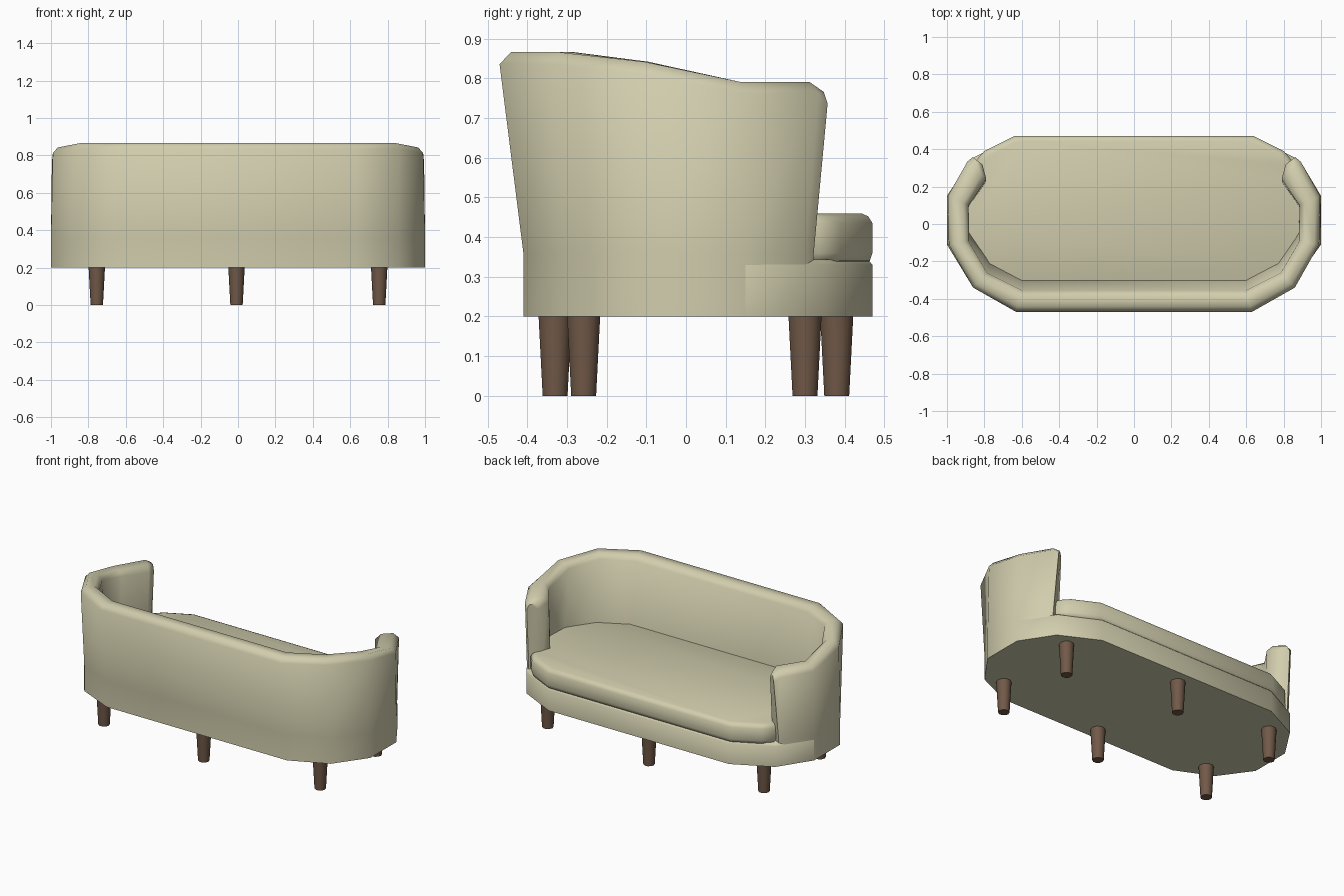
import bpy, bmesh, math

if "Cube" in bpy.data.objects:
    bpy.data.objects.remove(bpy.data.objects["Cube"])


def material(name, rgb):
    m = bpy.data.materials.new(name)
    m.diffuse_color = (*rgb, 1)
    m.use_nodes = True
    m.node_tree.nodes["Principled BSDF"].inputs["Base Color"].default_value = m.diffuse_color
    return m


FABRIC = material("cream fabric", (0.64, 0.61, 0.42))
WOOD = material("brown wood", (0.165, 0.10, 0.065))


def finish(bm, name, mat, angle=60):
    bmesh.ops.recalc_face_normals(bm, faces=bm.faces)
    me = bpy.data.meshes.new(name)
    bm.to_mesh(me)
    bm.free()
    ob = bpy.data.objects.new(name, me)
    bpy.context.collection.objects.link(ob)
    me.materials.append(mat)
    bpy.ops.object.select_all(action='DESELECT')
    ob.select_set(True)
    bpy.context.view_layer.objects.active = ob
    bpy.ops.object.shade_smooth_by_angle(angle=math.radians(angle))
    return ob


def loft(rings, name, mat, angle=60):
    """Skin closed rings in order and cap both ends."""
    bm = bmesh.new()
    vs = [[bm.verts.new(p) for p in r] for r in rings]
    n = len(vs[0])
    for a, b in zip(vs, vs[1:]):
        for i in range(n):
            j = (i + 1) % n
            bm.faces.new((a[i], a[j], b[j], b[i]))
    bm.faces.new(vs[0])
    bm.faces.new(vs[-1])
    return finish(bm, name, mat, angle)


def mirrored(half):
    return half + [(-x, y) for x, y in reversed(half)]


def inset(pts, d, cy):
    """Pull an outline inwards by about d."""
    out = []
    for x, y in pts:
        r = math.hypot(x * 0.5, y - cy)
        out.append((x - d * x * 0.5 / r * 1.1, y - d * (y - cy) / r * 1.1))
    return out


def slab(pts, name, levels, cy):
    """Outline stacked at (z, inset) levels."""
    loft([[(x, y, z) for x, y in inset(pts, d, cy)] for z, d in levels], name, FABRIC)


# base
base = mirrored([(0.63, 0.47), (0.87, 0.35), (1.0, 0.15),
                 (0.995, -0.11), (0.855, -0.30), (0.625, -0.405)])
slab(base, "base", [(0.20, 0), (0.33, 0), (0.343, 0.012)], 0.03)

# seat cushion
cushion = mirrored([(0.64, 0.47), (0.80, 0.39), (0.85, 0.335), (0.84, 0.25), (0.93, 0.10),
                    (0.93, -0.05), (0.82, -0.24), (0.63, -0.33)])
slab(cushion, "seat_cushion",
     [(0.33, 0.03), (0.34, 0.008), (0.36, 0), (0.435, 0), (0.452, 0.012), (0.459, 0.03)], 0.07)

# wraparound back and arms: base outer, top outer, top inner, seat inner, height
stations = [
    ((0.63, -0.41), (0.63, -0.47), (0.60, -0.355), (0.60, -0.29), 0.866),
    ((0.86, -0.305), (0.86, -0.34), (0.785, -0.262), (0.77, -0.20), 0.866),
    ((1.0, -0.11), (0.99, -0.11), (0.885, -0.09), (0.88, -0.04), 0.842),
    ((1.0, 0.15), (0.995, 0.15), (0.885, 0.10), (0.885, 0.09), 0.791),
    ((0.90, 0.302), (0.89, 0.335), (0.79, 0.24), (0.79, 0.225), 0.791),
    ((0.873, 0.322), (0.862, 0.357), (0.81, 0.318), (0.81, 0.285), 0.766),
]


def section(st, s):
    b, t, i, j, h = st

    def mix(f):
        return [t[k] + (i[k] - t[k]) * f for k in (0, 1)]
    pts = [(b, 0.20), (b, 0.36), (t, h - 0.03), (mix(0.25), h),
           (mix(0.75), h), (i, h - 0.03), (j, 0.38), (j, 0.21)]
    return [(s * p[0], p[1], z) for p, z in pts]


loft([section(s, -1) for s in reversed(stations)] + [section(s, 1) for s in stations],
     "back_and_arms", FABRIC)

# tapered legs
for x in (-0.755, -0.008, 0.755):
    outer = abs(x) < 0.1
    for y, side in ((0.38 if outer else 0.30, "front"), (-0.33 if outer else -0.258, "back")):
        rings = []
        for z, r in ((0, 0.033), (0.205, 0.044)):
            rings.append([(x + r * math.cos(a * math.pi / 5), y + r * math.sin(a * math.pi / 5), z)
                          for a in range(10)])
        loft(rings, side + "_leg", WOOD, 50)
